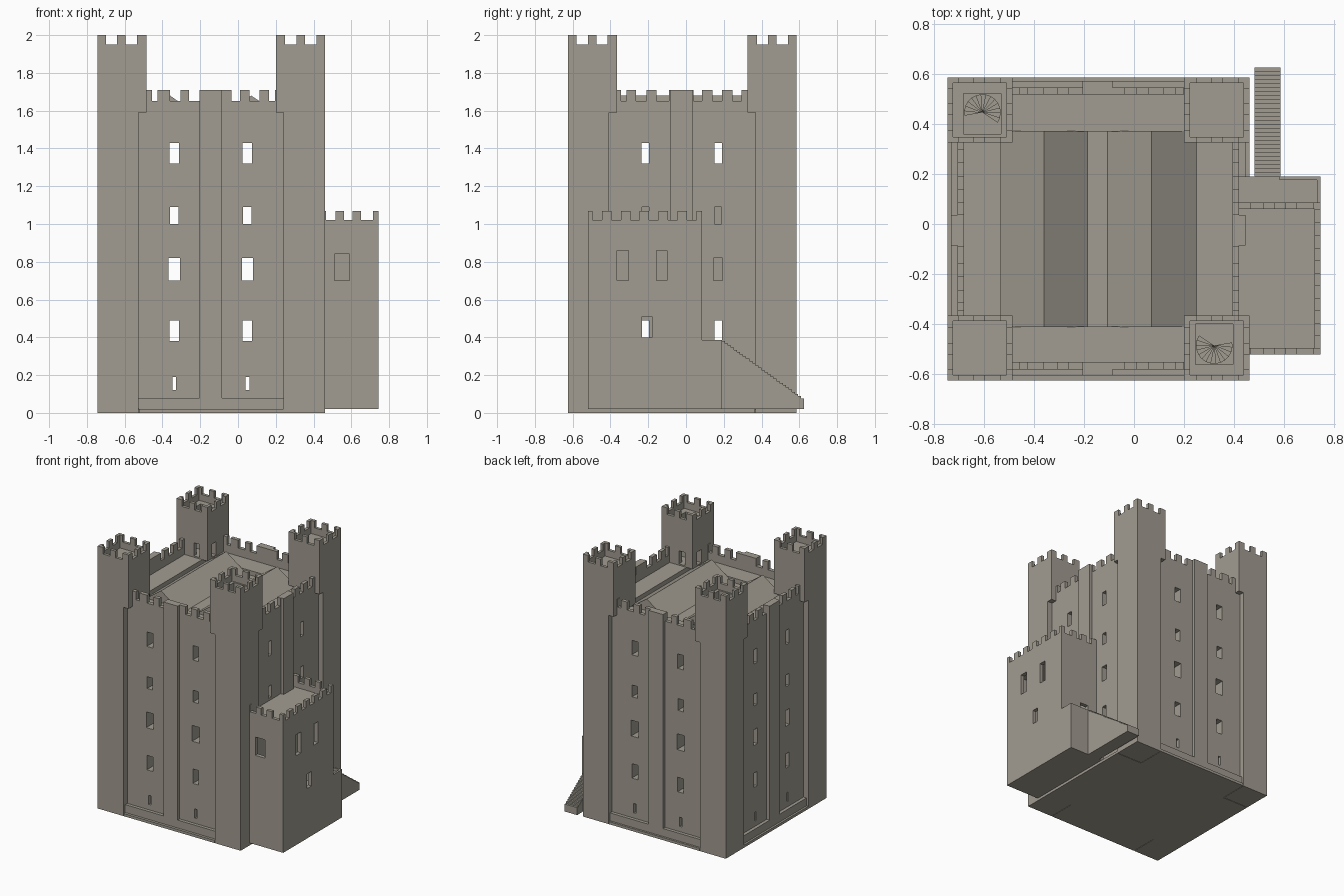
import bpy, bmesh, math

cube = bpy.data.objects.get("Cube")
if cube:
    bpy.data.objects.remove(cube)

stone = bpy.data.materials.new("warm_grey_stone")
stone.use_nodes = True
colour = (0.36, 0.335, 0.285, 1)
stone.diffuse_color = colour
stone.node_tree.nodes["Principled BSDF"].inputs["Base Color"].default_value = colour


def prism(name, pts, axis, lo, hi):
    """Extrude a 2D outline along an axis."""
    place = {"x": lambda p, t: (t, p[0], p[1]),
             "y": lambda p, t: (p[0], t, p[1]),
             "z": lambda p, t: (p[0], p[1], t)}[axis]
    bm = bmesh.new()
    a = [bm.verts.new(place(p, lo)) for p in pts]
    b = [bm.verts.new(place(p, hi)) for p in pts]
    bm.faces.new(a)
    bm.faces.new(b)
    n = len(pts)
    for i in range(n):
        j = (i + 1) % n
        bm.faces.new((a[i], a[j], b[j], b[i]))
    bmesh.ops.recalc_face_normals(bm, faces=bm.faces)
    mesh = bpy.data.meshes.new(name)
    bm.to_mesh(mesh)
    bm.free()
    mesh.materials.append(stone)
    obj = bpy.data.objects.new(name, mesh)
    bpy.context.scene.collection.objects.link(obj)
    return obj


def box(name, x, y, z):
    return prism(name, [(x[0], y[0]), (x[1], y[0]), (x[1], y[1]), (x[0], y[1])], "z", *z)


def combine(obj, x, y, z, op="DIFFERENCE"):
    """Cut a box out of an object, or join one to it."""
    tool = box("cutter", x, y, z)
    mod = obj.modifiers.new("combine", "BOOLEAN")
    mod.operation, mod.object, mod.solver = op, tool, "EXACT"
    bpy.context.view_layer.update()
    mesh = bpy.data.meshes.new_from_object(obj.evaluated_get(bpy.context.evaluated_depsgraph_get()))
    obj.modifiers.clear()
    obj.data = mesh
    bpy.data.objects.remove(tool)


def around(c, w):
    return (c - w / 2, c + w / 2)


# Main extents
X0, X1, Y0, Y1 = -0.745, 0.46, -0.625, 0.585
CX, CY = (X0 + X1) / 2, (Y0 + Y1) / 2
WALK, TOP, CRENEL = 1.59, 1.71, 1.65
XP, YP = (-0.205, -0.085), (-0.085, 0.035)

# Base slab between the towers
prism("base_slab", [(-0.525, Y0), (0.24, Y0), (0.24, -0.41), (X1, -0.41), (X1, 0.365), (0.24, 0.365),
                    (0.24, Y1), (-0.525, Y1), (-0.525, 0.365), (X0, 0.365), (X0, -0.41), (-0.525, -0.41)],
      "z", 0, 0.02)
box("ground_floor", (-0.54, 0.26), (-0.42, 0.38), (0.015, 0.05))

# Curtain walls with window rows: (bottom, top, width)
rows = [(1.32, 1.43, 0.05), (1.0, 1.09, 0.045), (0.70, 0.82, 0.06), (0.38, 0.49, 0.05), (0.12, 0.19, 0.02)]
walls = {"front": ((-0.705, 0.42), (-0.58, -0.41)), "back": ((-0.705, 0.42), (0.37, 0.545)),
         "left": ((0.25, 0.42), (-0.41, 0.37)), "right": ((-0.705, -0.53), (-0.41, 0.37))}
for side, (x, y) in walls.items():
    wall = box(side + "_wall", x, y, (0.02, WALK))
    for low, high, w in rows:
        if side in ("front", "back"):
            for c in (-0.337, 0.05):
                combine(wall, around(c, w), (y[0] - 0.1, y[1] + 0.1), (low, high))
        elif side == "right" or low > 0.2:
            for c in (-0.215, 0.17):
                combine(wall, (x[0] - 0.1, x[1] + 0.1), around(c, w * 0.8), (low, high))

# Inner dividing wall
cross = box("dividing_wall", (-0.185, -0.105), (-0.41, 0.37), (0.05, 1.52))
for low, high, w in (rows[0], rows[3]):
    for c in (-0.215, 0.17):
        combine(cross, (-0.3, 0), around(c, w), (low, high))

# Pilasters and plinths on each side
for side, y in (("front", (-0.605, -0.58)), ("back", (0.545, 0.57))):
    box(side + "_pilaster", XP, y, (0.08, TOP))
    box(side + "_plinth", (-0.53, 0.245), y, (0.02, 0.08))
for side, x in (("right", (-0.73, -0.705)), ("left", (0.42, 0.445))):
    box(side + "_pilaster", x, YP, (0.08, TOP))
    box(side + "_plinth", x, (-0.41, 0.365), (0.02, 0.08))


# Battlements along the wall walk
def battlement(name, axis, start, end, gaps, lo, hi):
    pts = [(start, WALK), (start, TOP)]
    for a, b in gaps:
        pts += [(a, TOP), (a, CRENEL), (b, CRENEL), (b, TOP)]
    prism(name, pts + [(end, TOP), (end, WALK)], axis, lo, hi)


gaps_x = [(-0.455, -0.425), (-0.36, -0.305), (-0.26, -0.205), (-0.035, 0.01), (0.06, 0.115), (0.165, 0.195)]
gaps_y = [(-0.345, -0.315), (-0.265, -0.21), (-0.155, -0.09), (0.04, 0.085), (0.14, 0.19), (0.245, 0.295)]
battlement("front_battlement", "y", -0.49, 0.205, gaps_x, -0.58, -0.55)
battlement("back_battlement", "y", -0.49, 0.205, gaps_x, 0.517, 0.545)
battlement("right_battlement", "x", -0.37, 0.33, gaps_y, -0.705, -0.678)
battlement("left_battlement", "x", -0.37, 0.33, gaps_y, 0.393, 0.42)

# Double pitched roof with a central valley walk
prism("double_roof", [(-0.532, 1.5), (-0.532, 1.555), (-0.36, 1.68), (-0.185, 1.555), (-0.105, 1.555),
                      (0.07, 1.68), (0.252, 1.555), (0.252, 1.5)], "y", -0.412, 0.372)

# Corner towers: slim shaft, wider head, crenellated top
FLOOR = 1.9
for name, sx, sy in (("front_right", -1, -1), ("front_left", 1, -1), ("back_right", -1, 1), ("back_left", 1, 1)):
    def span(c, s, half, a, b):
        """Range measured inward from the outer corner."""
        e = c + s * half
        return tuple(sorted((e - s * a, e - s * b)))

    def inx(a, b):
        return span(CX, sx, (X1 - X0) / 2, a, b)

    def iny(a, b):
        return span(CY, sy, (Y1 - Y0) / 2, a, b)

    tower = box(name + "_tower", inx(0, 0.26), iny(0, 0.26), (WALK, 2))
    combine(tower, inx(0, 0.218), iny(0, 0.217), (0, WALK), "UNION")
    combine(tower, inx(0.022, 0.237), iny(0.022, 0.237), (FLOOR, 2.1))
    for a, b in ((0.045, 0.105), (0.15, 0.21)):
        combine(tower, inx(a, b), iny(-0.1, 0.4), (1.95, 2.1))
        combine(tower, inx(-0.1, 0.4), iny(a, b), (1.95, 2.1))
    # Two opposite towers hold a stair shaft with doors to the wall walk
    if sx != sy:
        combine(tower, inx(0.065, 0.215), iny(0.065, 0.225), (1.6, 1.93))
        combine(tower, inx(0.145, 0.195), iny(0.2, 0.3), (1.6, 1.7))
        combine(tower, inx(0.2, 0.3), iny(0.155, 0.205), (1.6, 1.7))
        cx, cy = sum(inx(0.14, 0.14)) / 2, sum(iny(0.14, 0.14)) / 2
        turn = 0 if sy > 0 else math.pi
        step = math.radians(16)
        for k in range(14):
            a = turn + math.radians(190) - k * step
            pts = [(cx, cy)] + [(cx + 0.073 * math.cos(t), cy + 0.073 * math.sin(t)) for t in (a, a - step)]
            prism(f"{name}_spiral_step_{k + 1}", pts, "z", 1.6, FLOOR - 0.02 * (k + 1))

# Forebuilding: hollow block with its own battlements
fore = box("forebuilding", (0.42, 0.745), (-0.52, 0.085), (0.02, 1.07))
combine(fore, (0.4, 0.72), (-0.495, 0.06), (0.98, 1.2))
combine(fore, (0.47, 0.715), (-0.49, 0.055), (0.3, 0.93))
for i in range(6):
    c = -0.47 + i * 0.1
    combine(fore, (0.7, 0.8), around(c, 0.05), (1.02, 1.2))
for x in ((0.465, 0.515), (0.56, 0.605), (0.65, 0.715)):
    combine(fore, x, (-0.6, 0.2), (1.02, 1.2))
combine(fore, (0.51, 0.59), (-0.6, -0.48), (0.70, 0.84))
for y in ((-0.365, -0.305), (-0.155, -0.1)):
    combine(fore, (0.7, 0.8), y, (0.70, 0.86))
combine(fore, (0.4, 0.8), (-0.233, -0.18), (0.40, 0.51))
combine(fore, (0.5, 0.57), (0.04, 0.1), (0.365, 0.5))

# Landing with a low kerb, and the outer stair
landing = box("landing", (0.42, 0.745), (0.085, 0.19), (0.02, 0.385))
combine(landing, (0.4, 0.73), (0.08, 0.175), (0.365, 0.5))
combine(landing, (0.4, 0.58), (0.17, 0.2), (0.365, 0.5))
count = 27
run, rise = (0.625 - 0.19) / count, (0.38 - 0.065) / count
profile = [(0.19, 0.02)]
for i in range(count):
    z = 0.38 - i * rise
    profile += [(0.19 + i * run, z), (0.19 + (i + 1) * run, z)]
profile.append((0.625, 0.02))
prism("outer_stair", profile, "x", 0.48, 0.585)
